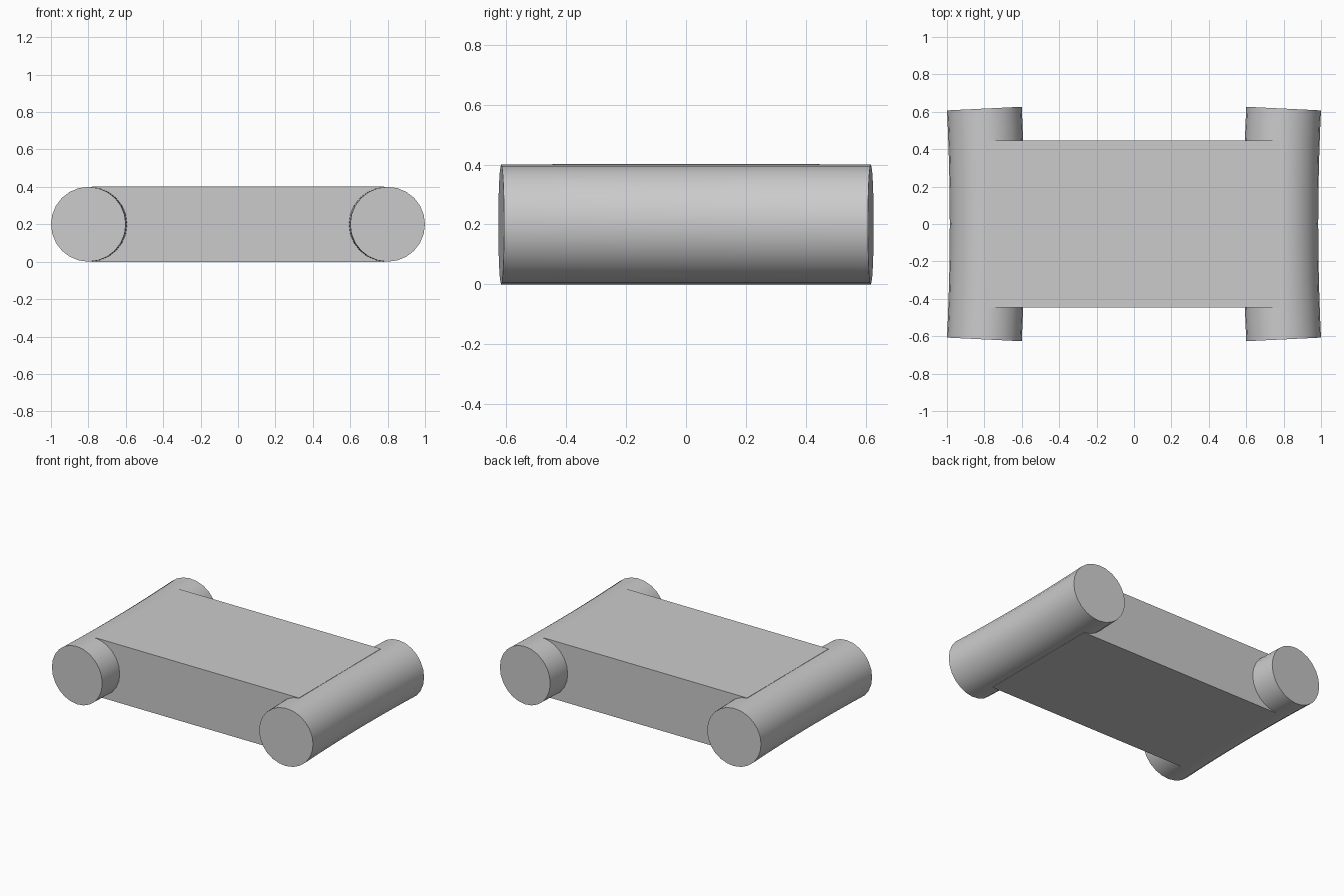
import bpy, bmesh, math
from mathutils import Matrix, Vector

if "Cube" in bpy.data.objects:
    bpy.data.objects.remove(bpy.data.objects["Cube"], do_unlink=True)

R, END_X, HALF, SAG = 0.2, 0.8, 0.617, 0.015
SEGMENTS, RINGS = 24, 12

grey = bpy.data.materials.new("plain grey")
grey.use_nodes = True
grey.diffuse_color = (0.6, 0.6, 0.6, 1)
grey.node_tree.nodes["Principled BSDF"].inputs["Base Color"].default_value = (0.6, 0.6, 0.6, 1)


def finish(name, bm):
    bmesh.ops.recalc_face_normals(bm, faces=bm.faces)
    mesh = bpy.data.meshes.new(name)
    bm.to_mesh(mesh)
    bm.free()
    mesh.materials.append(grey)
    obj = bpy.data.objects.new(name, mesh)
    bpy.context.collection.objects.link(obj)
    return obj


# Side rollers: cylinders gently bowed towards the middle
def roller(name, side):
    bm = bmesh.new()
    rings = []
    for i in range(RINGS + 1):
        t = 2 * i / RINGS - 1
        tilt = 2 * SAG * t / HALF
        centre = Vector((END_X - SAG * (1 - t * t), HALF * t, R))
        across = Vector((math.cos(tilt), -math.sin(tilt), 0))
        ring = []
        for k in range(SEGMENTS):
            a = math.tau * k / SEGMENTS
            p = centre + R * (across * math.cos(a) + Vector((0, 0, math.sin(a))))
            ring.append(bm.verts.new((p.x * side, p.y, p.z)))
        rings.append(ring)
    for lower, upper in zip(rings, rings[1:]):
        for k in range(SEGMENTS):
            n = (k + 1) % SEGMENTS
            bm.faces.new((lower[k], lower[n], upper[n], upper[k]))
    bm.faces.new(rings[0])
    bm.faces.new(rings[-1])
    obj = finish(name, bm)
    bpy.ops.object.select_all(action='DESELECT')
    obj.select_set(True)
    bpy.context.view_layer.objects.active = obj
    bpy.ops.object.shade_smooth_by_angle(angle=math.radians(40))


roller("left_roller", 1)
roller("right_roller", -1)

# Flat slab joining the rollers
bm = bmesh.new()
bmesh.ops.create_cube(bm, size=1, matrix=Matrix.Translation((0, 0, R))
                      @ Matrix.Diagonal((1.56, 0.893, 2 * R + 0.002, 1)))
finish("centre_slab", bm)
